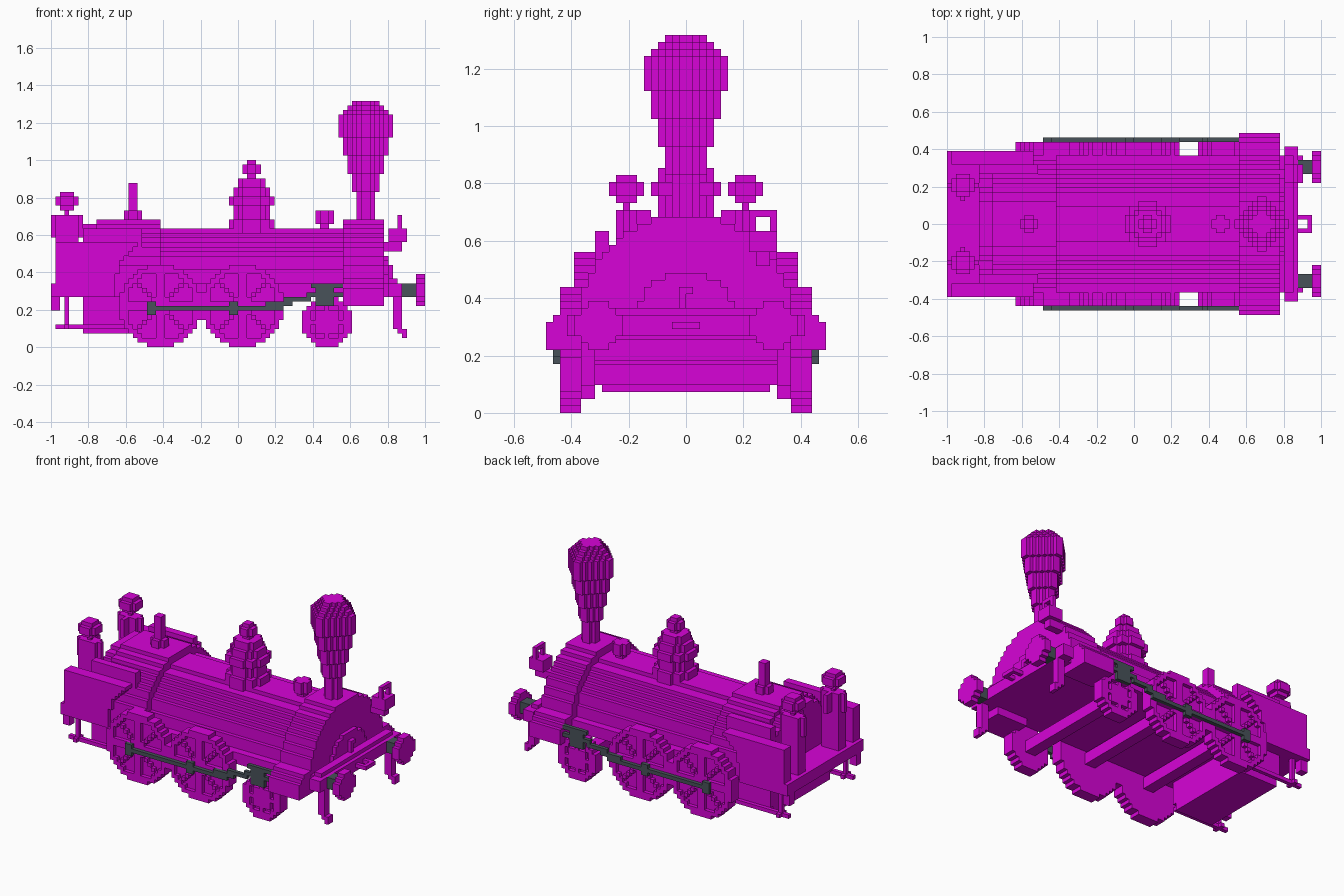
import bpy, bmesh
from math import hypot

cube = bpy.data.objects.get("Cube")
if cube:
    bpy.data.objects.remove(cube)

U = 2 / 82          # size of one block
MID = 41            # block column at the centre of the length


def material(name, rgb):
    m = bpy.data.materials.new(name)
    m.use_nodes = True
    m.diffuse_color = (*rgb, 1)
    m.node_tree.nodes["Principled BSDF"].inputs["Base Color"].default_value = (*rgb, 1)
    return m


MAGENTA = material("magenta paint", (0.68, 0.001, 0.68))
STEEL = material("dark steel", (0.065, 0.085, 0.1))


def disc(a, b, r):
    return lambda p, q: hypot(p - a, q - b) <= r * 1.02


def diamond(a, b, r):
    return lambda p, q: abs(p - a) + abs(q - b) <= r + 0.1


def slab(axis, lo, hi, test, span):
    """Blocks passing test in the plane across axis, extruded lo to hi."""
    def add(bm):
        def place(p, q, d):
            x, y, z = {"x": (d, p, q), "y": (p, d, q), "z": (p, q, d)}[axis]
            return ((x - MID) * U, y * U, z * U)
        verts, faces = {}, []
        p0, p1, q0, q1 = span
        for p in range(p0, p1):
            for q in range(q0, q1):
                if test(p + 0.5, q + 0.5):
                    ring = []
                    for k in ((p, q), (p + 1, q), (p + 1, q + 1), (p, q + 1)):
                        if k not in verts:
                            verts[k] = bm.verts.new(place(*k, lo))
                        ring.append(verts[k])
                    faces.append(bm.faces.new(ring))
        grown = bmesh.ops.extrude_face_region(bm, geom=faces, use_keep_orig=True)["geom"]
        for v in grown:
            if isinstance(v, bmesh.types.BMVert):
                i = "xyz".index(axis)
                v.co[i] += (hi - lo) * U
    return add


def round_slab(axis, lo, hi, a, b, r, shape=disc):
    span = (int(a - r) - 1, int(a + r) + 2, int(b - r) - 1, int(b + r) + 2)
    return slab(axis, lo, hi, shape(a, b, r), span)


def box(x0, x1, y0, y1, z0, z1):
    def add(bm):
        vs = bmesh.ops.create_cube(bm, size=1)["verts"]
        for v in vs:
            v.co.x = ((x0 if v.co.x < 0 else x1) - MID) * U
            v.co.y = (y0 if v.co.y < 0 else y1) * U
            v.co.z = (z0 if v.co.z < 0 else z1) * U
    return add


def turned(a, b, layers, shape=disc):
    """Stack of layers given as (radius, bottom, top)."""
    return [round_slab("z", lo, hi, a, b, r, shape) for r, lo, hi in layers]


def part(name, mat, solids, mirror=False):
    bm = bmesh.new()
    for add in solids:
        add(bm)
    bmesh.ops.recalc_face_normals(bm, faces=bm.faces)
    bmesh.ops.dissolve_limit(bm, angle_limit=0.01, verts=bm.verts, edges=bm.edges)
    me = bpy.data.meshes.new(name)
    bm.to_mesh(me)
    bm.free()
    me.materials.append(mat)
    ob = bpy.data.objects.new(name, me)
    bpy.context.collection.objects.link(ob)
    if mirror:
        mod = ob.modifiers.new("mirror", "MIRROR")
        mod.use_axis = (False, True, False)
        mod.use_mirror_merge = False
    return ob


# Boiler, firebox and smokebox
above = (-16, 16, 11, 29)


def barrel(x0, x1, r):
    return slab("x", x0, x1, disc(0, 13, r), above)


part("boiler", MAGENTA, [barrel(24, 64, 13)])
part("firebox", MAGENTA, [barrel(10, 24, 15), barrel(7, 10, 14)])
part("ash_pan", MAGENTA, [box(7, 18, -12, 12, 3, 5), box(7, 18, -13, 13, 5, 11)])
part("smokebox", MAGENTA, [barrel(64, 73, 15)])
part("smokebox_door", MAGENTA, [slab("x", 73, 74, disc(0, 13, 7), (-8, 8, 11, 21)),
                                box(74, 75, -1, 0, 14, 18), box(74, 75, -1, 1, 17, 18)])

# Chimney, steam dome, whistle and valve
part("chimney", MAGENTA, turned(69, 0, [
    (2, 27, 34), (3, 34, 38), (4, 38, 42), (5, 42, 46), (6, 46, 51),
    (5, 51, 52), (4, 52, 53), (3, 53, 54)], diamond))
part("steam_dome", MAGENTA, turned(44, 0, [
    (5, 25, 28), (4, 28, 31), (5, 31, 33), (4, 33, 35), (3, 35, 37),
    (1, 37, 38), (2, 38, 40), (1, 40, 41)]))
part("whistle", MAGENTA, turned(18, 0, [(2, 27, 30), (1, 30, 36)]))
part("safety_valve", MAGENTA, turned(60, 0, [(1, 25, 27), (2, 27, 30)]))

# Frame, beams and running boards
part("frame", MAGENTA, [box(1, 74, -15, 15, 11, 14)])
part("front_beam", MAGENTA, [box(74, 77, -17, 17, 11, 14), box(74, 76, -15, 15, 14, 15)])
part("rear_platform", MAGENTA, [box(0, 7, -16, 16, 11, 14)])
part("rear_hooks", MAGENTA, [box(0, 2, 13, 15, 8, 11)], True)
part("rear_step", MAGENTA, [box(3, 4, 13, 14, 5, 11), box(1, 17, 13, 14, 4, 5),
                            box(3, 4, 12, 15, 4, 5)], True)
part("guard_iron", MAGENTA, [box(75, 77, 13, 15, 4, 11), box(77, 78, 13, 15, 2, 4),
                             box(76, 77, 13, 15, 3, 4)], True)
part("coupling", MAGENTA, [box(76, 80, 1, 2, 12, 13), box(79, 80, 0, 1, 12, 13)], True)

# Side panels with the curved cut over the rear wheel
part("side_panel", MAGENTA, [
    slab("y", 13, 16, lambda x, z: hypot(x - 25, z - 13) > 11, (1, 24, 11, 23)),
    box(7, 20, 11, 13, 22, 26)], True)

# Rear columns with round lamps
part("rear_column", MAGENTA, [
    box(1, 6, 7, 10, 14, 29), box(0, 7, 8, 9, 24, 29), box(3, 4, 5, 10, 24, 29)], True)
part("rear_lamp", MAGENTA, turned(3.5, 8.5, [
    (0.5, 29, 30), (1.5, 30, 31), (2.5, 31, 33), (1.5, 33, 34)]), True)

# Front lamp on one side only
part("front_lamp", MAGENTA, [
    box(73, 77, 10, 12, 21, 23), box(74, 78, 9, 13, 23, 26),
    box(76, 77, 9, 10, 26, 29), box(76, 77, 12, 13, 26, 29), box(76, 77, 10, 12, 28, 29)])

# Buffers
part("buffer_pad", MAGENTA, [round_slab("x", 80, 82, 12.5, 12.5, 3.5)], True)
part("buffer_rod", STEEL, [box(77, 80, 11, 14, 11, 14)], True)

# Cylinders, flat underneath
part("cylinder", MAGENTA, [slab("x", 64, 73, disc(16, 11, 4), (11, 21, 9, 16))], True)


# Wheels with raised rim, hub and spokes
def spokes(cx, r):
    def test(x, z):
        a, b = abs(x - cx), abs(z - r)
        d = hypot(a, b)
        return d <= r * 1.02 and (d > r - 1.6 or d < 2.3 or min(a, b) < 1 or abs(a - b) < 0.6)
    return test


for name, cx, r in (("rear", 24, 9), ("middle", 42, 9), ("front", 60, 5.5)):
    c = cx + r % 1
    span = (int(c - r) - 1, int(c + r) + 2, 0, int(2 * r) + 1)
    part(name + "_wheel", MAGENTA, [round_slab("y", 15, 17, c, r, r),
                                    slab("y", 17, 18, spokes(c, r), span)], True)
    part(name + "_axle", MAGENTA, [box(c - 1.5, c + 1.5, -15, 15, r - 1.5, r + 1.5)])

# Drive rods, crank pins and crosshead
part("drive_rod", STEEL, [
    box(21, 51, 18, 19, 8, 9), box(21, 23, 18, 19, 7, 10), box(39, 41, 18, 19, 7, 10),
    box(47, 53, 18, 19, 9, 10), box(51, 57, 18, 19, 10, 11)], True)
part("crosshead", STEEL, [
    box(56, 64, 18, 19, 11, 12), box(58, 62, 18, 19, 9, 14),
    box(57, 64, 18, 19, 13, 14)], True)
